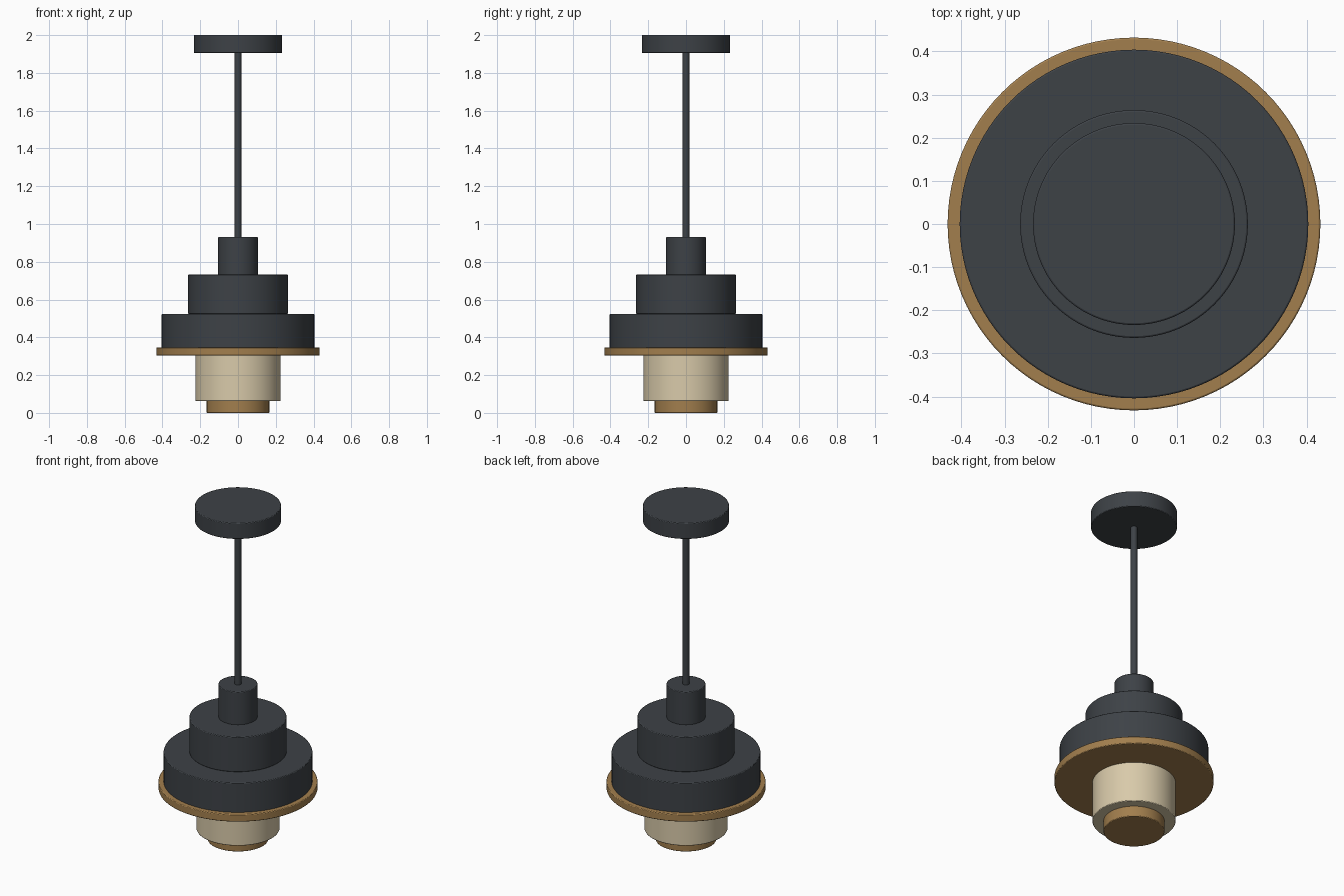
import bpy
import math

if "Cube" in bpy.data.objects:
    bpy.data.objects.remove(bpy.data.objects["Cube"])


def material(name, rgb):
    m = bpy.data.materials.new(name)
    m.diffuse_color = (*rgb, 1)
    m.use_nodes = True
    m.node_tree.nodes["Principled BSDF"].inputs["Base Color"].default_value = m.diffuse_color
    return m


charcoal = material("charcoal metal", (0.047, 0.054, 0.062))
brass = material("aged brass", (0.36, 0.21, 0.075))
cream = material("cream glass", (0.69, 0.59, 0.40))


def disc(name, radius, z0, z1, mat, sides=96, bevel=0.004):
    """Upright closed cylinder with softly bevelled rims."""
    bpy.ops.mesh.primitive_cylinder_add(vertices=sides, radius=radius, depth=z1 - z0,
                                        location=(0, 0, (z0 + z1) / 2))
    ob = bpy.context.object
    ob.name = name
    ob.data.materials.append(mat)
    bpy.ops.object.shade_smooth_by_angle(angle=math.radians(30))
    mod = ob.modifiers.new("soft rims", 'BEVEL')
    mod.width = bevel
    mod.segments = 2
    mod.limit_method = 'ANGLE'
    mod.angle_limit = math.radians(40)
    return ob


# Ceiling mount and hanging rod
disc("ceiling_canopy", 0.234, 1.905, 2.0, charcoal)
disc("hanging_rod", 0.018, 0.92, 1.91, charcoal, sides=32, bevel=0.002)

# Stepped shade
disc("socket_cap", 0.106, 0.73, 0.93, charcoal)
disc("upper_shade", 0.264, 0.523, 0.733, charcoal)
disc("lower_shade", 0.404, 0.343, 0.523, charcoal)

# Brass rim, glass diffuser and bottom cap
disc("rim_ring", 0.432, 0.303, 0.347, brass)
disc("glass_diffuser", 0.226, 0.063, 0.31, cream)
disc("bottom_cap", 0.166, 0.0, 0.07, brass)
